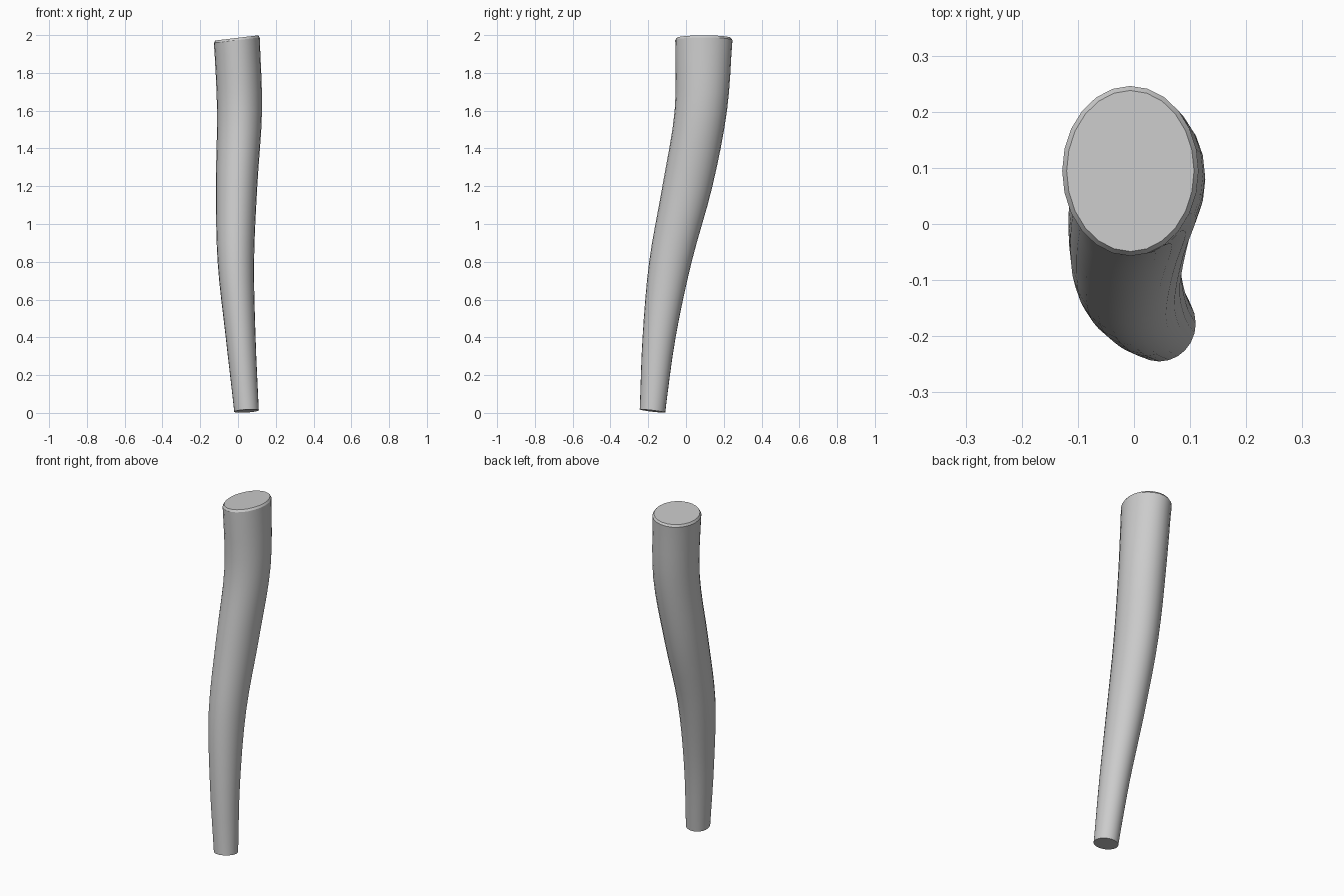
import bpy, bmesh, math
from mathutils import Vector

cube = bpy.data.objects.get("Cube")
if cube:
    bpy.data.objects.remove(cube)

SIDES = 24
STEPS = 4

# Sections up the limb: height, x min, x max, y min, y max
SECTIONS = [Vector(s) for s in (
    (0.01, -0.02, 0.11, -0.245, -0.11),
    (0.4, -0.065, 0.093, -0.23, -0.055),
    (0.8, -0.108, 0.085, -0.195, 0.03),
    (1.2, -0.117, 0.102, -0.125, 0.14),
    (1.6, -0.111, 0.127, -0.06, 0.217),
    (1.985, -0.128, 0.115, -0.057, 0.246),
)]


def blend(a, b, c, d, t):
    """Smooth curve from b to c."""
    return 0.5 * (2 * b + (c - a) * t + (2 * a - 5 * b + 4 * c - d) * t ** 2
                  + (3 * b - a - 3 * c + d) * t ** 3)


def smooth_sections():
    ends = [2 * SECTIONS[0] - SECTIONS[1], *SECTIONS, 2 * SECTIONS[-1] - SECTIONS[-2]]
    for i in range(len(SECTIONS) - 1):
        for k in range(STEPS):
            yield blend(*ends[i:i + 4], k / STEPS)
    yield SECTIONS[-1]


def add_ring(bm, section, inset=0.0, tilt=(0, 0)):
    z, x0, x1, y0, y1 = section
    ring = []
    for i in range(SIDES):
        a = math.tau * i / SIDES
        dx = ((x1 - x0) / 2 - inset) * math.cos(a)
        dy = ((y1 - y0) / 2 - inset) * math.sin(a)
        ring.append(bm.verts.new(((x0 + x1) / 2 + dx, (y0 + y1) / 2 + dy,
                                  z + tilt[0] * dx + tilt[1] * dy)))
    return ring


# Tapered limb with slanted ends and a narrow chamfer round the top
bm = bmesh.new()
sections = list(smooth_sections())
top = sections.pop()
rings = [add_ring(bm, sections[0], tilt=(0.06, -0.12))]
rings += [add_ring(bm, s) for s in sections[1:]]
rim = top.copy()
rim[0] -= 0.012
rings.append(add_ring(bm, rim, tilt=(0.12, 0)))
rings.append(add_ring(bm, top, inset=0.008, tilt=(0.12, 0)))
for low, high in zip(rings, rings[1:]):
    for i in range(SIDES):
        j = (i + 1) % SIDES
        bm.faces.new((low[i], low[j], high[j], high[i]))
bm.faces.new(rings[0][::-1])
bm.faces.new(rings[-1])

mesh = bpy.data.meshes.new("curved_limb")
bm.to_mesh(mesh)
bm.free()
limb = bpy.data.objects.new("curved_limb", mesh)
bpy.context.collection.objects.link(limb)

# Plain light grey
grey = bpy.data.materials.new("light_grey")
grey.use_nodes = True
colour = (0.6, 0.6, 0.6, 1)
grey.diffuse_color = colour
grey.node_tree.nodes["Principled BSDF"].inputs["Base Color"].default_value = colour
mesh.materials.append(grey)

bpy.ops.object.select_all(action="DESELECT")
limb.select_set(True)
bpy.context.view_layer.objects.active = limb
bpy.ops.object.shade_smooth_by_angle(angle=math.radians(30))
